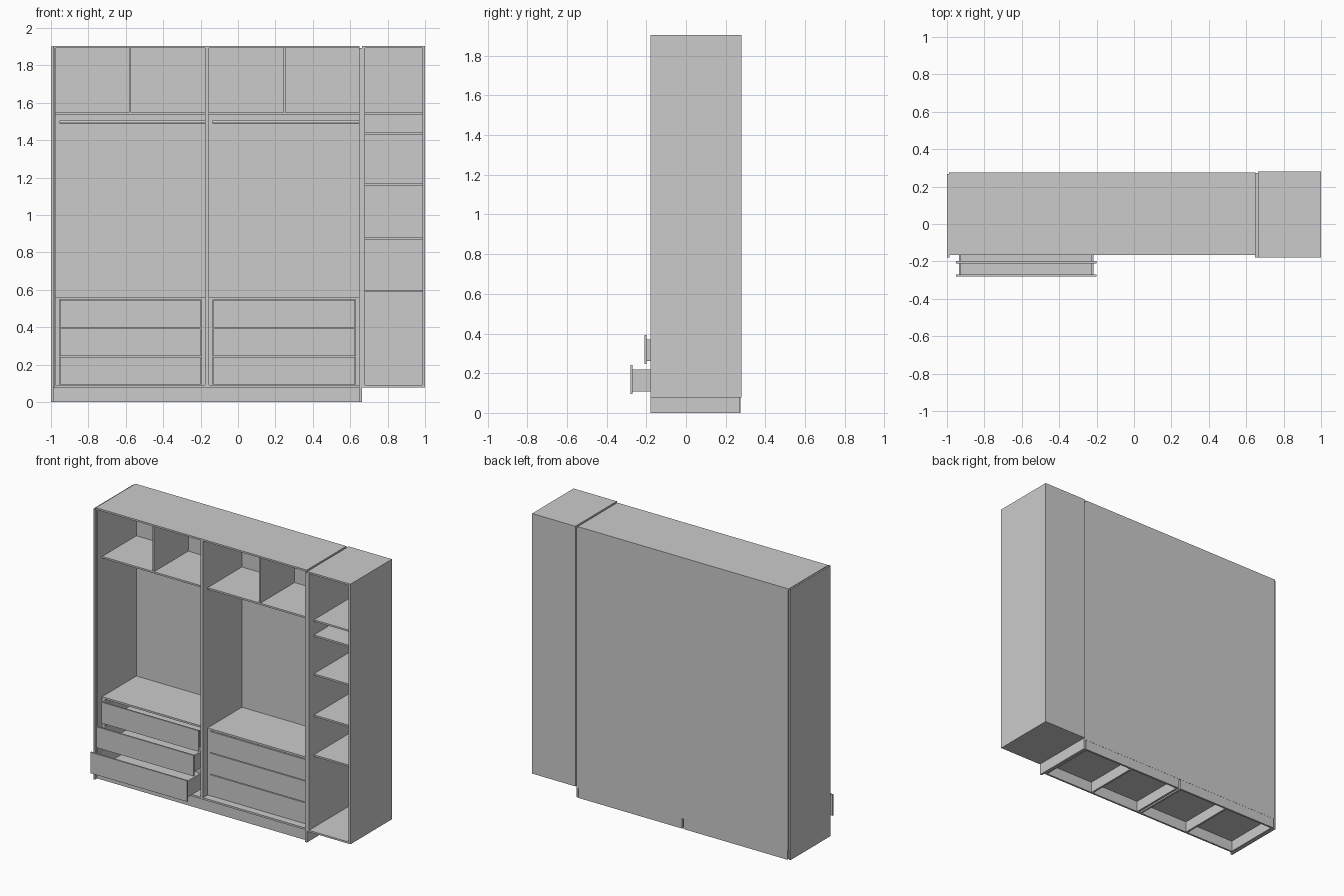
import bpy
import math

if "Cube" in bpy.data.objects:
    bpy.data.objects.remove(bpy.data.objects["Cube"])


def box(name, x, y, z):
    """Board spanning the given (min, max) ranges."""
    bpy.ops.mesh.primitive_cube_add(
        size=1, location=[(a + b) / 2 for a, b in (x, y, z)])
    ob = bpy.context.object
    ob.name = name
    ob.scale = [b - a for a, b in (x, y, z)]
    bpy.ops.object.transform_apply(location=False, rotation=False, scale=True)
    return ob


FRONT, BACK, TOP = -0.165, 0.275, 1.905
INNER = -0.115          # recessed front edge of shelves

# Main carcass
box("left_end_panel", (-1.0, -0.987), (-0.178, 0.268), (0, 1.9))
box("carcass_left_side", (-0.985, -0.975), (FRONT, 0.265), (0.075, 1.893))
box("carcass_right_side", (0.648, 0.662), (-0.18, 0.272), (0, 1.893))
box("carcass_top", (-0.99, 0.65), (FRONT, BACK), (1.893, TOP))
box("carcass_bottom", (-0.985, 0.648), (FRONT, 0.265), (0.077, 0.09))
box("carcass_back", (-0.987, 0.65), (0.265, BACK), (0.07, 1.893))
box("centre_divider", (-0.177, -0.155), (FRONT, 0.265), (0.09, 1.893))

# Plinth with two open frames side by side
box("plinth_front", (-0.987, 0.648), (-0.155, -0.142), (0, 0.077))
for tag, x0, x1 in (("left", -0.98, -0.172), ("right", -0.16, 0.645)):
    box(f"plinth_back_{tag}", (x0, x1), (0.26, 0.274), (0, 0.077))
    mid = (x0 + x1) / 2
    for i, x in enumerate((x0, mid - 0.007, x1 - 0.014)):
        box(f"plinth_rib_{tag}_{i}", (x, x + 0.014), (-0.142, 0.26), (0, 0.077))


def drawer(tag, x0, x1, z0, y):
    """Front board with an open-topped box behind it."""
    box(f"drawer_front_{tag}", (x0, x1), (y, y + 0.011), (z0, z0 + 0.147))
    a, b = x0 + 0.016, x1 - 0.016
    y0, y1, za, zb = y + 0.011, y + 0.375, z0 + 0.015, z0 + 0.125
    box(f"drawer_left_{tag}", (a, a + 0.012), (y0, y1), (za, zb))
    box(f"drawer_right_{tag}", (b - 0.012, b), (y0, y1), (za, zb))
    box(f"drawer_back_{tag}", (a + 0.012, b - 0.012), (y1 - 0.012, y1), (za, zb))
    box(f"drawer_base_{tag}", (a + 0.012, b - 0.012), (y0, y1 - 0.012), (za, za + 0.006))


# Two wardrobe bays; the left bay has its drawers pulled out in steps
bays = (("left", -0.975, -0.177, -0.578, (-0.28, -0.21, -0.155)),
        ("right", -0.155, 0.648, 0.248, (-0.12, -0.12, -0.12)))
for tag, x0, x1, xd, pulls in bays:
    box(f"upper_shelf_{tag}", (x0, x1), (INNER, 0.265), (1.535, 1.547))
    box(f"upper_divider_{tag}", (xd - 0.006, xd + 0.006), (INNER, 0.265), (1.547, 1.893))
    box(f"drawer_shelf_{tag}", (x0, x1), (INNER, 0.265), (0.549, 0.562))
    box(f"drawer_filler_a_{tag}", (x0, x0 + 0.02), (INNER, 0.265), (0.09, 0.549))
    box(f"drawer_filler_b_{tag}", (x1 - 0.021, x1), (INNER, 0.265), (0.09, 0.549))
    for i, y in enumerate(pulls):
        drawer(f"{tag}_{i}", x0 + 0.023, x1 - 0.023, 0.094 + 0.152 * i, y)
    # Hanging rail
    bpy.ops.mesh.primitive_cylinder_add(
        vertices=24, radius=0.008, depth=x1 - x0 - 0.02,
        location=((x0 + x1) / 2 + 0.01, 0.06, 1.498), rotation=(0, math.pi / 2, 0))
    bpy.context.object.name = f"hanging_rail_{tag}"
    bpy.ops.object.shade_smooth_by_angle()

# Open shelf unit on the right
box("side_unit_left", (0.664, 0.678), (-0.18, 0.27), (0.09, 1.893))
box("side_unit_right", (0.986, 1.0), (-0.18, 0.27), (0.09, 1.893))
box("side_unit_top", (0.664, 1.0), (-0.18, 0.27), (1.893, TOP))
box("side_unit_bottom", (0.664, 1.0), (-0.18, 0.27), (0.078, 0.09))
box("side_unit_back", (0.664, 1.0), (0.27, 0.28), (0.078, TOP))
for i, z in enumerate((0.588, 0.868, 1.157, 1.43, 1.536)):
    box(f"side_unit_shelf_{i}", (0.678, 0.986), (-0.125, 0.27), (z, z + 0.012))
